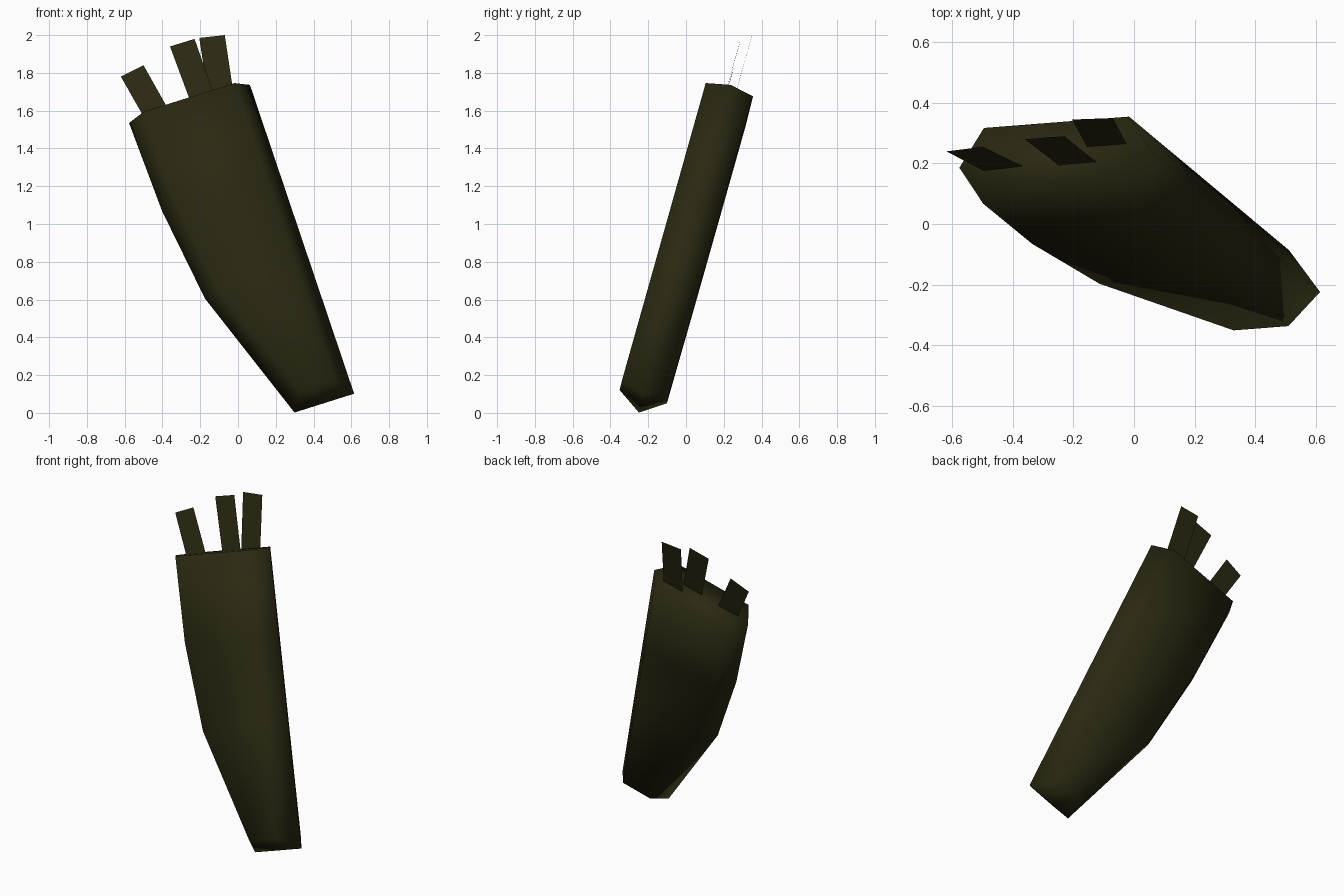
import bpy, bmesh
from mathutils import Vector

if "Cube" in bpy.data.objects:
    bpy.data.objects.remove(bpy.data.objects["Cube"])

mat = bpy.data.materials.new("dark olive leather")
mat.diffuse_color = (0.024, 0.022, 0.006, 1)
mat.use_nodes = True
mat.node_tree.nodes["Principled BSDF"].inputs["Base Color"].default_value = mat.diffuse_color


def finish(name, bm):
    bmesh.ops.recalc_face_normals(bm, faces=bm.faces)
    me = bpy.data.meshes.new(name)
    bm.to_mesh(me)
    bm.free()
    me.materials.append(mat)
    ob = bpy.data.objects.new(name, me)
    bpy.context.collection.objects.link(ob)
    return ob


# Leaning frame: W runs up the case, U across its width, V through its depth
W = Vector((-0.309, 0.258, 0.916)).normalized()
U = Vector((0.948, 0.076, 0.306))
U = (U - W * U.dot(W)).normalized()
V = W.cross(U)
ORIGIN = Vector((0.61, -0.225, 0.10))
DEPTH = 0.13


def place(u, v, w):
    return ORIGIN + U * u + V * v + W * w


# Case: six-sided section with a straight right edge and a bulging left edge
# each row: left tip u, left bevel, height of tips, height of corners
rows = [(-0.327, 0.057, 0.0, 0.073),
        (-0.584, 0.065, 0.743, 0.743),
        (-0.651, 0.070, 1.27, 1.27),
        (-0.668, 0.084, 1.786, 1.786)]
bm = bmesh.new()
rings = []
for left, bevel, tip, corner in rows:
    pts = [(left, 0, tip), (left + bevel, -DEPTH, corner), (-0.08, -DEPTH, corner),
           (0.005, 0, tip), (-0.08, DEPTH, corner), (left + bevel, DEPTH, corner)]
    rings.append([bm.verts.new(place(*p)) for p in pts])
for a, b in zip(rings, rings[1:]):
    for i in range(6):
        j = (i + 1) % 6
        bm.faces.new((a[i], a[j], b[j], b[i]))
bottom = rings[0]
bm.faces.new(bottom[:4])                                    # wedge front
bm.faces.new((bottom[3], bottom[4], bottom[5], bottom[0]))  # wedge back
bm.faces.new(rings[-1])                                     # closed top
for f in bm.faces:
    f.smooth = True
finish("quiver_case", bm)

# Fletchings: flat vanes standing out of the top
vanes = [
    [(-0.62, 0.24, 1.78), (-0.50, 0.255, 1.84), (-0.365, 0.19, 1.60), (-0.495, 0.175, 1.56)],
    [(-0.36, 0.28, 1.94), (-0.23, 0.29, 1.98), (-0.125, 0.205, 1.68), (-0.25, 0.195, 1.643)],
    [(-0.205, 0.345, 1.985), (-0.07, 0.35, 2.0), (-0.025, 0.265, 1.70), (-0.155, 0.255, 1.66)],
]
for n, corners in enumerate(vanes, 1):
    bm = bmesh.new()
    bm.faces.new([bm.verts.new(c) for c in reversed(corners)])
    finish(f"arrow_vane_{n}", bm)
